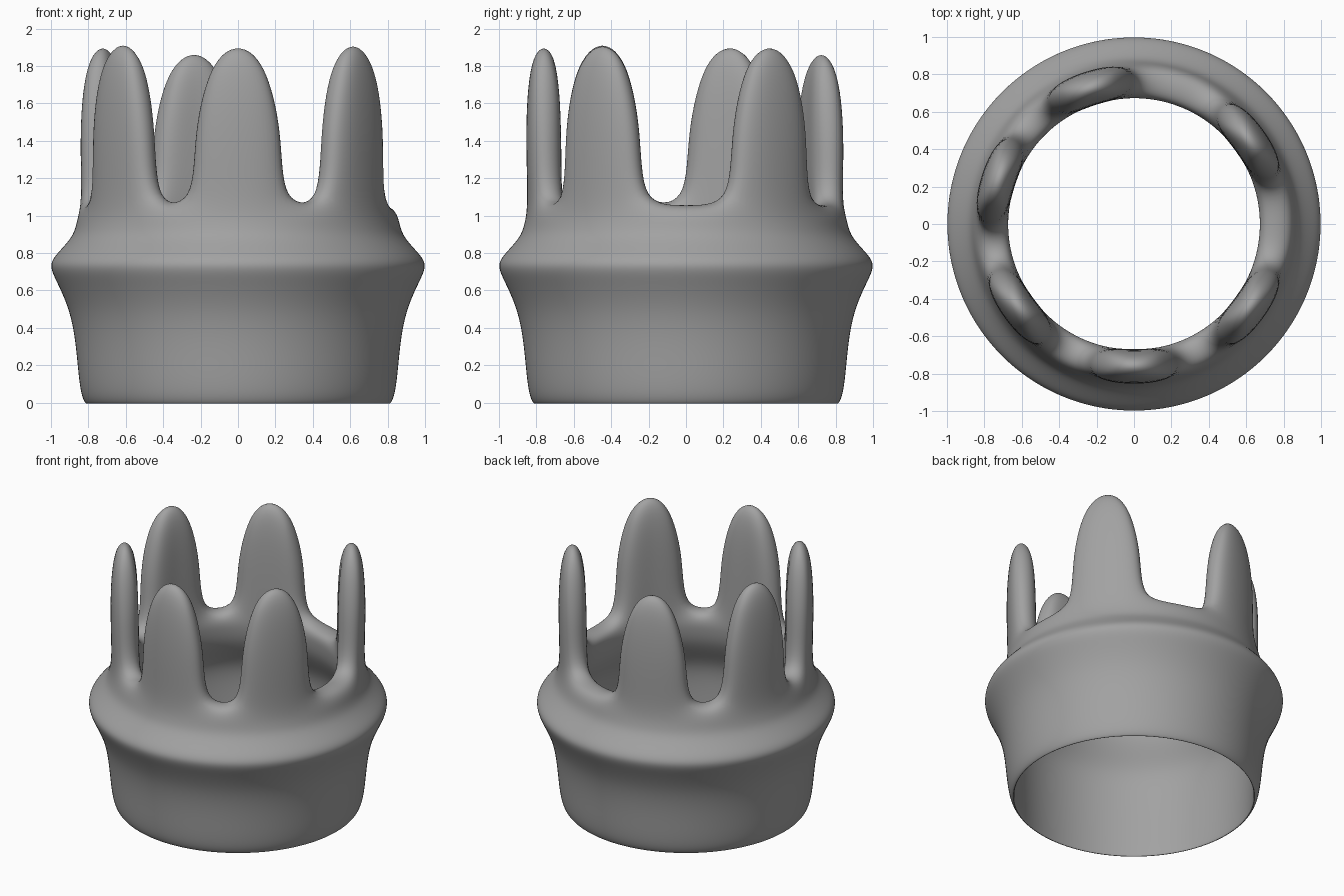
import bpy
import bmesh
from math import sin, cos, radians

old = bpy.data.objects.get("Cube")
if old:
    bpy.data.objects.remove(old, do_unlink=True)

SEGMENTS = 20
STEP = 360 / SEGMENTS
SWELL = 1.0165   # makes up for the shrinkage of the subdivided ring

# Wall section (radius, height): outer rim, down the outside, up the inside
PROFILE = [
    (.842, 1.06), (.865, .94), (.89, .88), (.955, .81), (1.015, .74),
    (.97, .65), (.90, .50), (.868, .33), (.853, .15), (.838, .04),
    (.815, -.008), (.80, -.008), (.80, .05), (.81, .30), (.815, .50),
    (.80, .64), (.74, .75), (.69, .85), (.672, .95), (.67, 1.06),
]

# Prong centre, in ring steps, and the height of its tip
PRONGS = {-5: 1.895, -2: 1.905, 2: 1.895, 6: 1.86, 9: 1.895, 12: 1.91}
# Prong rows: outer radius, inner radius, width, drop of sides, drop of centre
ROWS = [(.862, .668, 1.03, .45, .45), (.825, .68, .61, .06, -.057)]

bm = bmesh.new()


def ring_vert(radius, step, z):
    a = radians(step * STEP)
    r = radius * SWELL
    return bm.verts.new((r * cos(a), r * sin(a), z))


# Band: sweep the wall section round the axis
columns = [[ring_vert(r, s, z) for r, z in PROFILE] for s in range(SEGMENTS)]
for s in range(SEGMENTS):
    a, b = columns[s], columns[(s + 1) % SEGMENTS]
    for i in range(len(PROFILE) - 1):
        bm.faces.new((a[i], a[i + 1], b[i + 1], b[i]))

# Rim between the prongs
raised = {s % SEGMENTS for k in PRONGS for s in (k - 1, k)}
for s in set(range(SEGMENTS)) - raised:
    a, b = columns[s], columns[(s + 1) % SEGMENTS]
    bm.faces.new((a[0], b[0], b[-1], a[-1]))

# Prongs: two rim segments pulled up in rows to a rounded tip
for k, top in PRONGS.items():
    low = [(columns[(k + d) % SEGMENTS][0], columns[(k + d) % SEGMENTS][-1])
           for d in (-1, 0, 1)]
    for outer, inner, width, side_drop, mid_drop in ROWS:
        high = []
        for d in (-1, 0, 1):
            z = top - (side_drop if d else mid_drop)
            high.append((ring_vert(outer, k + d * width, z),
                         ring_vert(inner, k + d * width, z)))
        for i in (0, 1):
            for side in (0, 1):
                bm.faces.new((low[i][side], low[i + 1][side],
                              high[i + 1][side], high[i][side]))
        for i in (0, 2):
            bm.faces.new((low[i][0], high[i][0], high[i][1], low[i][1]))
        low = high
    for i in (0, 1):
        bm.faces.new((low[i][0], low[i + 1][0], low[i + 1][1], low[i][1]))

bmesh.ops.recalc_face_normals(bm, faces=bm.faces)
for f in bm.faces:
    f.smooth = True

mesh = bpy.data.meshes.new("pronged_crown_ring")
bm.to_mesh(mesh)
bm.free()
crown = bpy.data.objects.new("pronged_crown_ring", mesh)
bpy.context.collection.objects.link(crown)

# Rounded surface
sub = crown.modifiers.new("rounding", 'SUBSURF')
sub.levels = sub.render_levels = 3

# Plain grey
COLOUR = (.36, .36, .36, 1)
grey = bpy.data.materials.new("plain_grey")
grey.use_nodes = True
grey.diffuse_color = COLOUR
grey.node_tree.nodes["Principled BSDF"].inputs["Base Color"].default_value = COLOUR
mesh.materials.append(grey)
